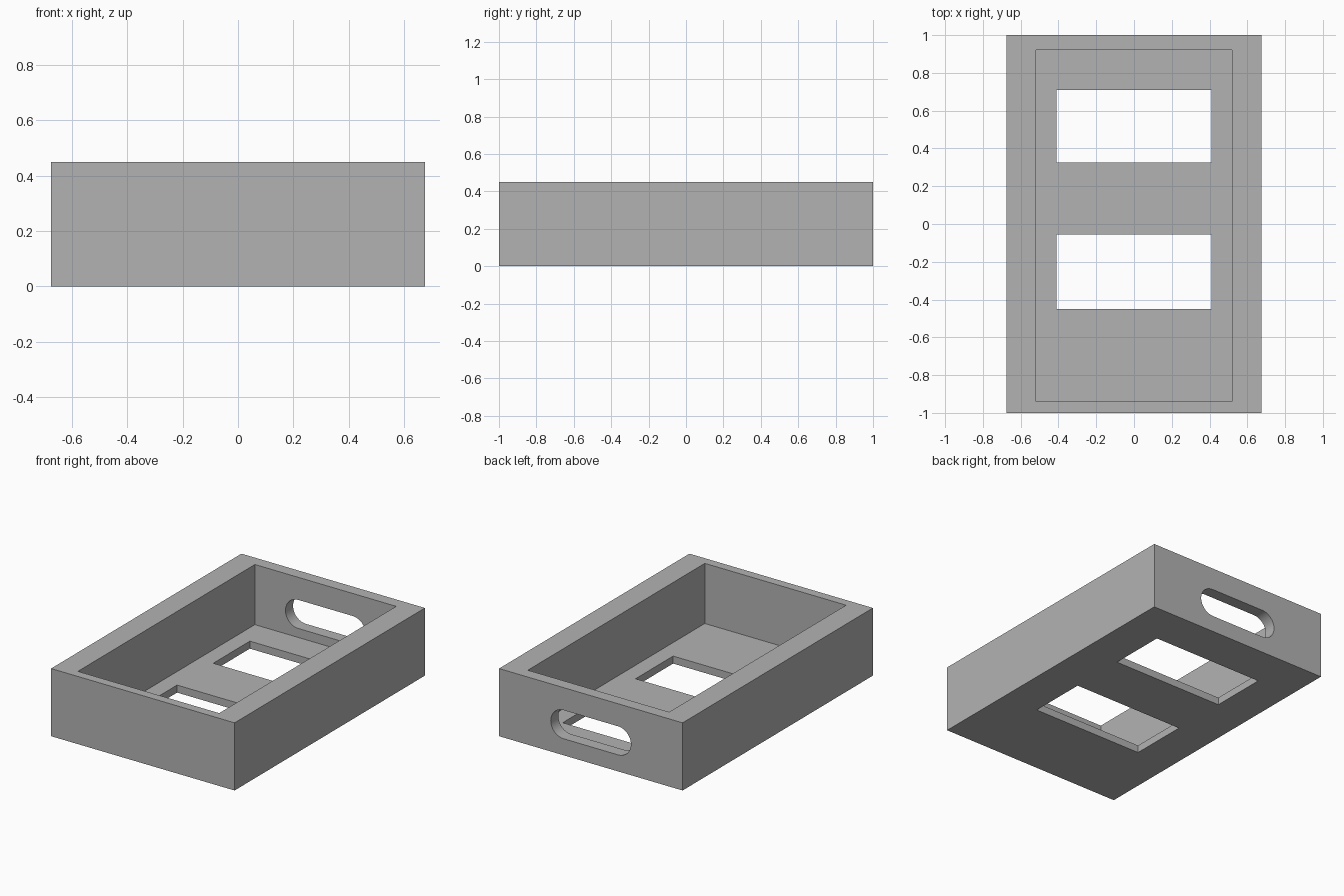
import bpy
import bmesh
from math import pi, sin, cos, radians
from mathutils import Vector

if "Cube" in bpy.data.objects:
    bpy.data.objects.remove(bpy.data.objects["Cube"], do_unlink=True)

GREY = (0.45, 0.45, 0.45, 1)
mat = bpy.data.materials.new("plain grey")
mat.use_nodes = True
mat.diffuse_color = GREY
mat.node_tree.nodes["Principled BSDF"].inputs["Base Color"].default_value = GREY


def prism(name, outline, direction):
    """Extrude a closed outline of 3D points along a direction."""
    bm = bmesh.new()
    face = bm.faces.new([bm.verts.new(p) for p in outline])
    moved = bmesh.ops.extrude_face_region(bm, geom=[face])["geom"]
    bmesh.ops.translate(bm, vec=Vector(direction),
                        verts=[v for v in moved if isinstance(v, bmesh.types.BMVert)])
    bmesh.ops.recalc_face_normals(bm, faces=bm.faces)
    mesh = bpy.data.meshes.new(name)
    bm.to_mesh(mesh)
    bm.free()
    mesh.materials.append(mat)
    obj = bpy.data.objects.new(name, mesh)
    bpy.context.collection.objects.link(obj)
    return obj


def block(name, half_x, y0, y1, z0, z1):
    corners = [(-half_x, y0, z0), (half_x, y0, z0), (half_x, y1, z0), (-half_x, y1, z0)]
    return prism(name, corners, (0, 0, z1 - z0))


# Solid body of the tray
tray = block("tray", 0.675, -1, 1, 0, 0.45)

# Main recess and the two floor windows
cutters = [
    block("recess_cutter", 0.52, -0.94, 0.92, 0.05, 0.6),
    block("back_window_cutter", 0.41, 0.325, 0.71, -0.1, 0.2),
    block("front_window_cutter", 0.41, -0.45, -0.055, -0.1, 0.2),
]

# Rounded handle slot through the back wall
radius, reach, height, steps = 0.095, 0.2, 0.205, 24
slot = []
for side in (1, -1):
    for i in range(steps + 1):
        a = -pi / 2 + pi * i / steps
        slot.append((side * (reach + radius * cos(a)), 0.8, height + side * radius * sin(a)))
cutters.append(prism("handle_slot_cutter", slot, (0, 0.4, 0)))

# Carve the body
bpy.ops.object.select_all(action="DESELECT")
bpy.context.view_layer.objects.active = tray
tray.select_set(True)
for cutter in cutters:
    cutter.hide_render = True
    mod = tray.modifiers.new("cut", "BOOLEAN")
    mod.operation = "DIFFERENCE"
    mod.solver = "EXACT"
    mod.object = cutter
    bpy.ops.object.modifier_apply(modifier=mod.name)
    bpy.data.objects.remove(cutter, do_unlink=True)

bpy.ops.object.shade_smooth_by_angle(angle=radians(30))
